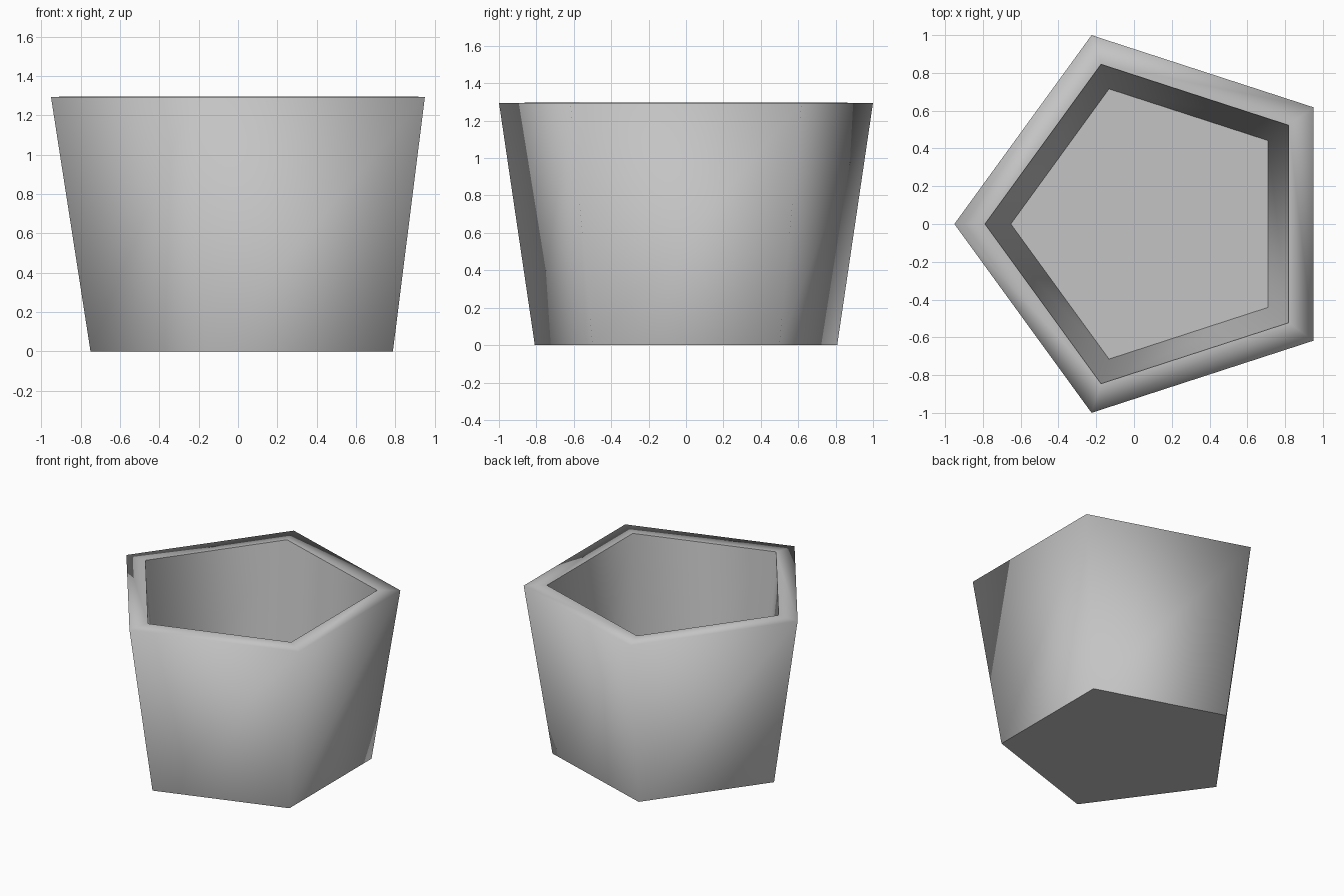
import bpy, bmesh
from math import cos, sin, pi

if "Cube" in bpy.data.objects:
    bpy.data.objects.remove(bpy.data.objects["Cube"], do_unlink=True)

SIDES = 5
CENTRE_X = 0.1

# Plain grey pot material
grey = bpy.data.materials.new("plain grey")
grey.use_nodes = True
colour = (0.55, 0.55, 0.55, 1)
grey.diffuse_color = colour
grey.node_tree.nodes["Principled BSDF"].inputs["Base Color"].default_value = colour

bm = bmesh.new()


def ring(radius, z):
    """Pentagon with one corner pointing to -x."""
    angles = [pi + 2 * pi * i / SIDES for i in range(SIDES)]
    return [bm.verts.new((CENTRE_X + radius * cos(a), radius * sin(a), z)) for a in angles]


# Profile: outer base, outer rim, inner rim, inner floor
rings = [ring(r, z) for r, z in ((0.85, 0), (1.051, 1.294), (0.889, 1.296), (0.752, 0.15))]

# Outer walls, rim and inner walls
for low, high in zip(rings, rings[1:]):
    for i in range(SIDES):
        j = (i + 1) % SIDES
        bm.faces.new((low[i], low[j], high[j], high[i])).smooth = True

# Underside and inner floor
bm.faces.new(rings[0][::-1])
bm.faces.new(rings[3])

# Crisp edges at the base, inner rim and floor; the outer rim stays soft
for loop in (rings[0], rings[2], rings[3]):
    for i in range(SIDES):
        bm.edges.get((loop[i], loop[(i + 1) % SIDES])).smooth = False

bmesh.ops.recalc_face_normals(bm, faces=bm.faces[:])
mesh = bpy.data.meshes.new("pot")
bm.to_mesh(mesh)
bm.free()
mesh.materials.append(grey)
pot = bpy.data.objects.new("pot", mesh)
bpy.context.collection.objects.link(pot)
